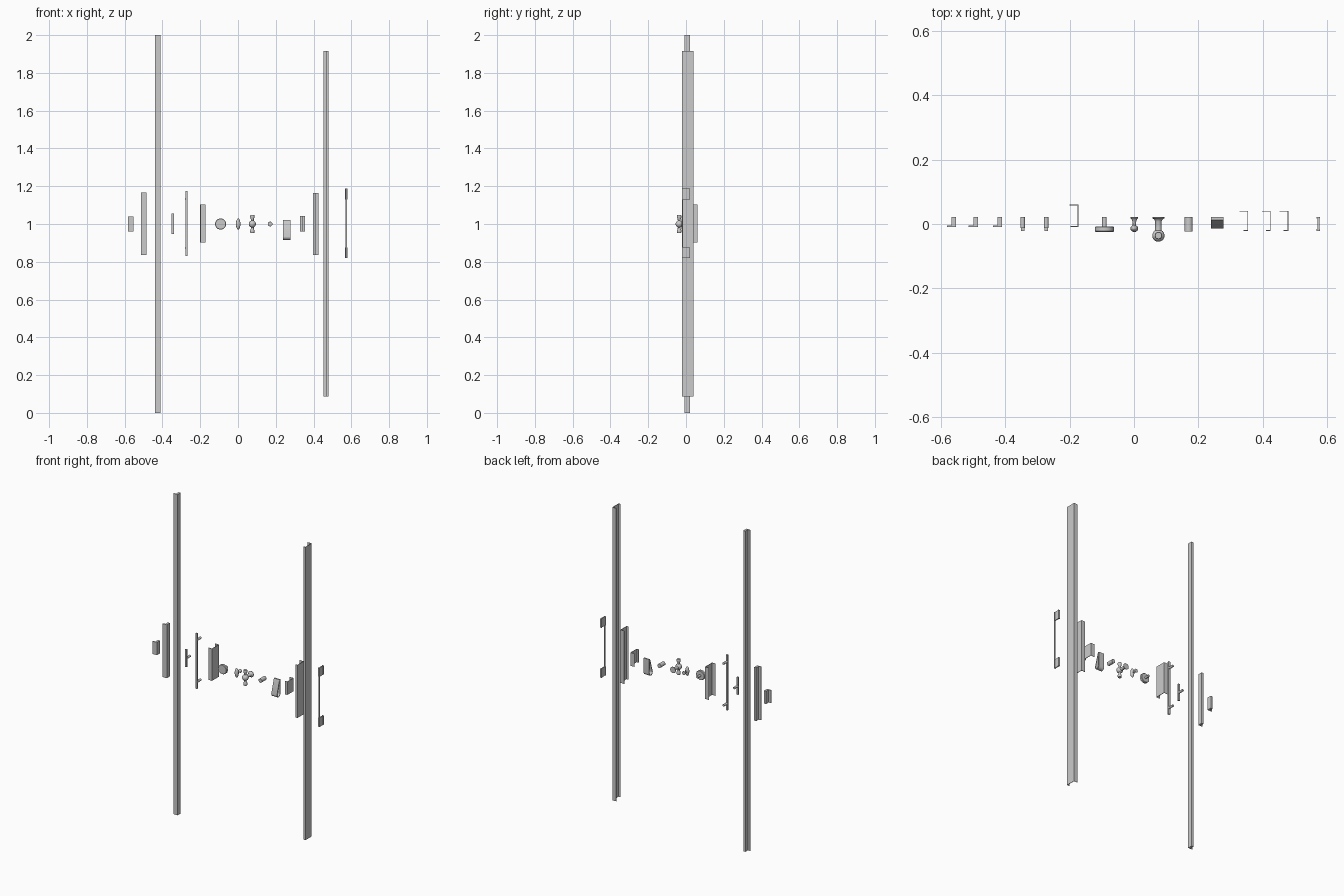
import bpy, bmesh, math
from mathutils import Matrix, Vector

if "Cube" in bpy.data.objects:
    bpy.data.objects.remove(bpy.data.objects["Cube"])


def finish(name, bm, smooth=False):
    bmesh.ops.remove_doubles(bm, verts=bm.verts, dist=1e-6)
    bmesh.ops.recalc_face_normals(bm, faces=bm.faces)
    me = bpy.data.meshes.new(name)
    bm.to_mesh(me)
    bm.free()
    ob = bpy.data.objects.new(name, me)
    bpy.context.collection.objects.link(ob)
    if smooth:
        bpy.ops.object.select_all(action='DESELECT')
        ob.select_set(True)
        bpy.context.view_layer.objects.active = ob
        bpy.ops.object.shade_smooth_by_angle(angle=math.radians(35))
    return ob


def box(bm, x0, x1, y0, y1, z0, z1):
    m = Matrix.Translation(((x0 + x1) / 2, (y0 + y1) / 2, (z0 + z1) / 2))
    bmesh.ops.create_cube(bm, size=1, matrix=m @ Matrix.Diagonal((x1 - x0, y1 - y0, z1 - z0, 1)))


def extrude(bm, pts, move):
    face = bm.faces.new([bm.verts.new(p) for p in pts])
    geo = bmesh.ops.extrude_face_region(bm, geom=[face])['geom']
    bmesh.ops.translate(bm, vec=move, verts=[v for v in geo if isinstance(v, bmesh.types.BMVert)])


def lathe(bm, profile, matrix, sides=32):
    """Revolve (radius, height) pairs about the local z axis."""
    rings = []
    for r, h in profile:
        n = 1 if r == 0 else sides
        rings.append([bm.verts.new(matrix @ Vector((r * math.cos(2 * math.pi * i / sides),
                                                    r * math.sin(2 * math.pi * i / sides), h)))
                      for i in range(n)])
    for a, b in zip(rings, rings[1:]):
        for i in range(sides):
            j = (i + 1) % sides
            quad = [a[i % len(a)], a[j % len(a)], b[j % len(b)], b[i % len(b)]]
            bm.faces.new(list(dict.fromkeys(quad)))


def along_y(x, z=1.0):
    # local height h maps to y
    return Matrix.Translation((x, 0, z)) @ Matrix.Rotation(-math.pi / 2, 4, 'X')


# L-shaped edge pulls in three lengths
for name, x, z0, z1 in (("short_lip_pull", -.582, .96, 1.04),
                        ("medium_lip_pull", -.514, .835, 1.168),
                        ("long_lip_pull", -.439, 0, 2)):
    bm = bmesh.new()
    pts = [(0, -.009), (.029, -.009), (.029, .021), (.015, .021), (.015, -.004), (0, -.004)]
    extrude(bm, [(x + a, b, z0) for a, b in pts], (0, 0, z1 - z0))
    finish(name, bm)

# Slim bar handles on one and two posts
for name, x, z0, z1, posts in (("small_bar_handle", -.346, .947, 1.055, (1,)),
                               ("long_bar_handle", -.273, .83, 1.175, (.872, 1.133))):
    bm = bmesh.new()
    box(bm, x - .006, x + .006, -.021, -.011, z0, z1)
    for z in posts:
        lathe(bm, [(0, -.012), (.007, -.012), (.007, .021), (0, .021)], along_y(x, z), 24)
    finish(name, bm, True)

# Thin bent-sheet pulls with a C-shaped section
for name, x, back, front, front_x, z0, z1 in (
        ("deep_channel_pull", -.2, .06, -.009, .002, .902, 1.102),
        ("short_channel_pull", .328, .041, -.021, .012, .96, 1.042),
        ("medium_channel_pull", .398, .041, -.021, .012, .835, 1.165),
        ("long_channel_pull", .453, .041, -.021, .012, .088, 1.915)):
    bm = bmesh.new()
    t = .0025
    pts = [(0, back), (.027, back), (.027, front), (front_x, front), (front_x, front + t),
           (.027 - t, front + t), (.027 - t, back - t), (0, back - t)]
    extrude(bm, [(x + a, b, z0) for a, b in pts], (0, 0, z1 - z0))
    finish(name, bm)

# Round disc knob
bm = bmesh.new()
lathe(bm, [(0, -.025), (.027, -.025), (.0295, -.022), (.0295, -.010), (.027, -.007),
           (.007, -.007), (.007, .021), (0, .021)], along_y(-.092), 48)
finish("disc_knob", bm, True)

# Oval knob on a flared stem
bm = bmesh.new()
bmesh.ops.create_uvsphere(bm, u_segments=24, v_segments=16, radius=1,
                          matrix=Matrix.Translation((.001, -.014, 1)) @ Matrix.Diagonal((.012, .011, .029, 1)))
lathe(bm, [(0, -.010), (.005, -.010), (.005, .003), (.007, .012), (.0115, .018), (.0115, .021), (0, .021)],
      along_y(.001), 24)
finish("oval_knob", bm, True)

# Ball knob with a crossbar and flared foot
bm = bmesh.new()
x, y = .076, -.036
bmesh.ops.create_uvsphere(bm, u_segments=32, v_segments=20, radius=.019, matrix=Matrix.Translation((x, y, 1)))
lathe(bm, [(0, -.036), (.011, -.036), (.010, -.014), (.010, .008), (.013, .014), (.019, .018), (.019, .021), (0, .021)],
      along_y(x))
half = [(0, .048), (.010, .048), (.0115, .045), (.0115, .034), (.008, .026), (.007, .015)]
lathe(bm, half + [(r, -h) for r, h in reversed(half)], Matrix.Translation((x, y, 1)))
finish("ball_crossbar_knob", bm, True)

# Plain cylinder knob
bm = bmesh.new()
lathe(bm, [(0, -.024), (.0115, -.024), (.0125, -.023), (.0125, .021), (0, .021)], along_y(.170))
finish("cylinder_knob", bm, True)

# Folded strap loop: two straight legs meeting at the top, round bend below
bm = bmesh.new()
t = .004


def loop(inset):
    r = .0175 - inset
    cy, cz = .0035, .933
    arc = [(cy + r * math.cos(math.pi * i / 16), cz - r * math.sin(math.pi * i / 16)) for i in range(17)]
    return [(.021 - inset, 1.021 - inset)] + arc + [(.0125 + inset * .6, 1.021 - inset)]


outer, inner = loop(0), loop(t)
n = len(outer)
for i in range(n):
    j = (i + 1) % n
    for x in (.239, .278):
        bm.faces.new([bm.verts.new((x, *p)) for p in (outer[i], outer[j], inner[j], inner[i])])
    for a, b in ((outer[i], outer[j]), (inner[i], inner[j])):
        bm.faces.new([bm.verts.new(v) for v in ((.239, *a), (.239, *b), (.278, *b), (.278, *a))])
finish("strap_loop_pull", bm, True)

# Flat bracket handle: thin front bar with a wide foot at each end
bm = bmesh.new()
x = .573
side = [(-.021, .184), (.021, .184), (.021, .128), (-.015, .128)]
pts = side + [(y, -z) for y, z in reversed(side)]
extrude(bm, [(x - .003, y, 1.003 + z) for y, z in pts], (.006, 0, 0))
for s in (-1, 1):
    z0, z1 = sorted((1.003 + s * .128, 1.003 + s * .184))
    box(bm, x - .006, x + .006, .017, .021, z0, z1)
    box(bm, x - .005, x + .005, -.021, -.015, z0, z1)
finish("bracket_handle", bm)
